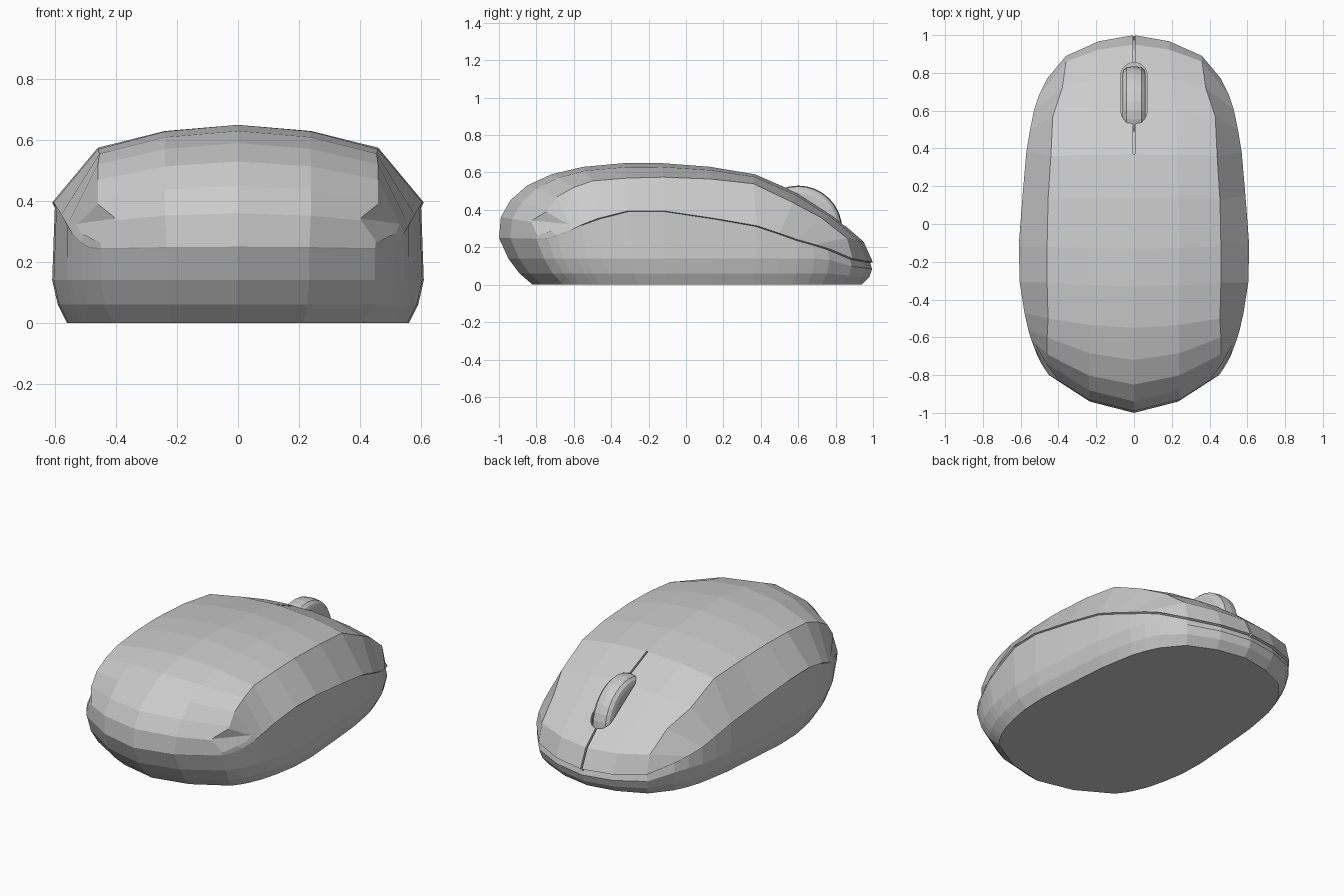
import bpy, bmesh, math
from mathutils import Vector

if "Cube" in bpy.data.objects:
    bpy.data.objects.remove(bpy.data.objects["Cube"])


def make_object(name, bm):
    bmesh.ops.recalc_face_normals(bm, faces=bm.faces)
    mesh = bpy.data.meshes.new(name)
    bm.to_mesh(mesh)
    bm.free()
    ob = bpy.data.objects.new(name, mesh)
    bpy.context.collection.objects.link(ob)
    return ob


def hull(name, points):
    bm = bmesh.new()
    for p in points:
        bm.verts.new(p)
    res = bmesh.ops.convex_hull(bm, input=bm.verts[:])
    junk = [g for g in res["geom_interior"] if isinstance(g, bmesh.types.BMVert)]
    bmesh.ops.delete(bm, geom=junk, context='VERTS')
    return make_object(name, bm)


def prism(name, outline, offset):
    # Closed outline extruded along one vector
    bm = bmesh.new()
    face = bm.faces.new([bm.verts.new(p) for p in outline])
    ext = bmesh.ops.extrude_face_region(bm, geom=[face], use_keep_orig=True)
    bmesh.ops.translate(bm, vec=offset, verts=[g for g in ext["geom"] if isinstance(g, bmesh.types.BMVert)])
    return make_object(name, bm)


def cut(target, cutter):
    cutter.hide_render = True
    mod = target.modifiers.new("cut", 'BOOLEAN')
    mod.operation = 'DIFFERENCE'
    mod.solver = 'EXACT'
    mod.object = cutter
    bpy.context.view_layer.objects.active = target
    bpy.ops.object.modifier_apply(modifier=mod.name)
    bpy.data.objects.remove(cutter)


# Long curves of the shell, nose to tail: centre (y, z), shoulder and seam (x, y, z)
centre = [(1, .12), (.95, .23), (.80, .36), (.60, .49), (.37, .59), (.13, .63), (-.13, .65),
          (-.33, .65), (-.55, .63), (-.72, .59), (-.85, .53), (-.94, .45), (-.99, .36), (-1, .25)]
shoulder = [(.36, .89, .14), (.36, .86, .25), (.38, .72, .36), (.43, .57, .44), (.44, .36, .54),
            (.455, .13, .565), (.46, -.12, .575), (.46, -.31, .57), (.455, -.5, .555), (.46, -.6, .52),
            (.46, -.69, .47), (.46, -.74, .40), (.46, -.79, .33), (.45, -.80, .245)]
seam = [(.46, .77, .19), (.50, .69, .215), (.53, .6, .24), (.55, .5, .275), (.57, .38, .315),
        (.59, .15, .355), (.61, -.12, .395), (.605, -.31, .395), (.58, -.47, .355), (.56, -.56, .32),
        (.545, -.61, .295), (.53, -.65, .28), (.515, -.69, .265), (.49, -.74, .25)]
c0 = [(0, y, z) for y, z in centre]
c1 = [(.52 * s[0], c[1] + .3 * (s[1] - c[1]), c[2] + .27 * (s[2] - c[2])) for c, s in zip(c0, shoulder)]
columns = [c0, c1, shoulder, seam]
last = len(c0) - 1

# Body: shell grid, then rings running down to the flat base, on both sides
bm = bmesh.new()
for side in (1, -1):
    grid = [[bm.verts.new((side * x, y, z)) for x, y, z in col] for col in columns]
    for a, b in zip(grid, grid[1:]):
        for r in range(last):
            bm.faces.new((a[r], a[r + 1], b[r + 1], b[r]))
    belt = [g[0] for g in grid] + grid[3][1:] + [g[last] for g in grid[2::-1]]
    rings = [belt]
    lip = []
    for v in belt:
        s = .985 if v.co.y > -.56 else .998
        lip.append(bm.verts.new((v.co.x * s, v.co.y * s, v.co.z - .004)))
    rings.append(lip)
    for sx, front, rear, zmax, zf in ((1, .995, .95, .14, .7), (.97, .98, .89, .06, .35), (.92, .94, .82, 0, 0)):
        rings.append([bm.verts.new((v.co.x * sx, v.co.y * (front if v.co.y > 0 else rear),
                                    min(zmax, zf * v.co.z))) for v in belt])
    for a, b in zip(rings, rings[1:]):
        for i in range(len(belt) - 1):
            bm.faces.new((a[i], a[i + 1], b[i + 1], b[i]))
    bm.faces.new(rings[-1])
bmesh.ops.remove_doubles(bm, verts=bm.verts, dist=.0005)
body = make_object("mouse_body", bm)

# Slit between the two buttons
line = centre[:5]
outline = [(-.005, y - .025, z - .025) for y, z in line] + [(-.005, y + .05, z + .05) for y, z in line[::-1]]
cut(body, prism("button_slit_cutter", outline, (.01, 0, 0)))

# Rounded slot for the wheel
slot = []
for i in range(24):
    a = 2 * math.pi * (i + .5) / 24
    slot.append((.07 * math.cos(a), (.785 if math.sin(a) > 0 else .60) + .07 * math.sin(a), .22))
cut(body, prism("wheel_slot_cutter", slot, (0, 0, .5)))

# Small creased notches at the rear ends of the seam
for side in (1, -1):
    a, b = Vector((.385, -.85, .345)), Vector((.565, -.57, .32))
    mid = (a + b) / 2
    tips = [mid + (Vector(p) - mid) * 1.2 for p in ((.46, -.75, .40), (.45, -.80, .27))]
    pts = [a, b, *tips, Vector((.56, -.86, .34))]
    cut(body, hull("notch_cutter", [(side * p.x, p.y, p.z) for p in pts]))

# Scroll wheel: rounded tyre profile spun about the x axis
bm = bmesh.new()
profile = [(-.062, 0), (-.062, .195), (-.056, .215), (-.04, .23), (0, .235),
           (.04, .23), (.056, .215), (.062, .195), (.062, 0)]
verts = [bm.verts.new((x, 0, r)) for x, r in profile]
edges = [bm.edges.new(e) for e in zip(verts, verts[1:])]
bmesh.ops.spin(bm, geom=verts + edges, cent=(0, 0, 0), axis=(1, 0, 0), angle=2 * math.pi, steps=32)
bmesh.ops.remove_doubles(bm, verts=bm.verts, dist=.0005)
bmesh.ops.translate(bm, vec=(0, .60, .295), verts=bm.verts)
make_object("scroll_wheel", bm)
